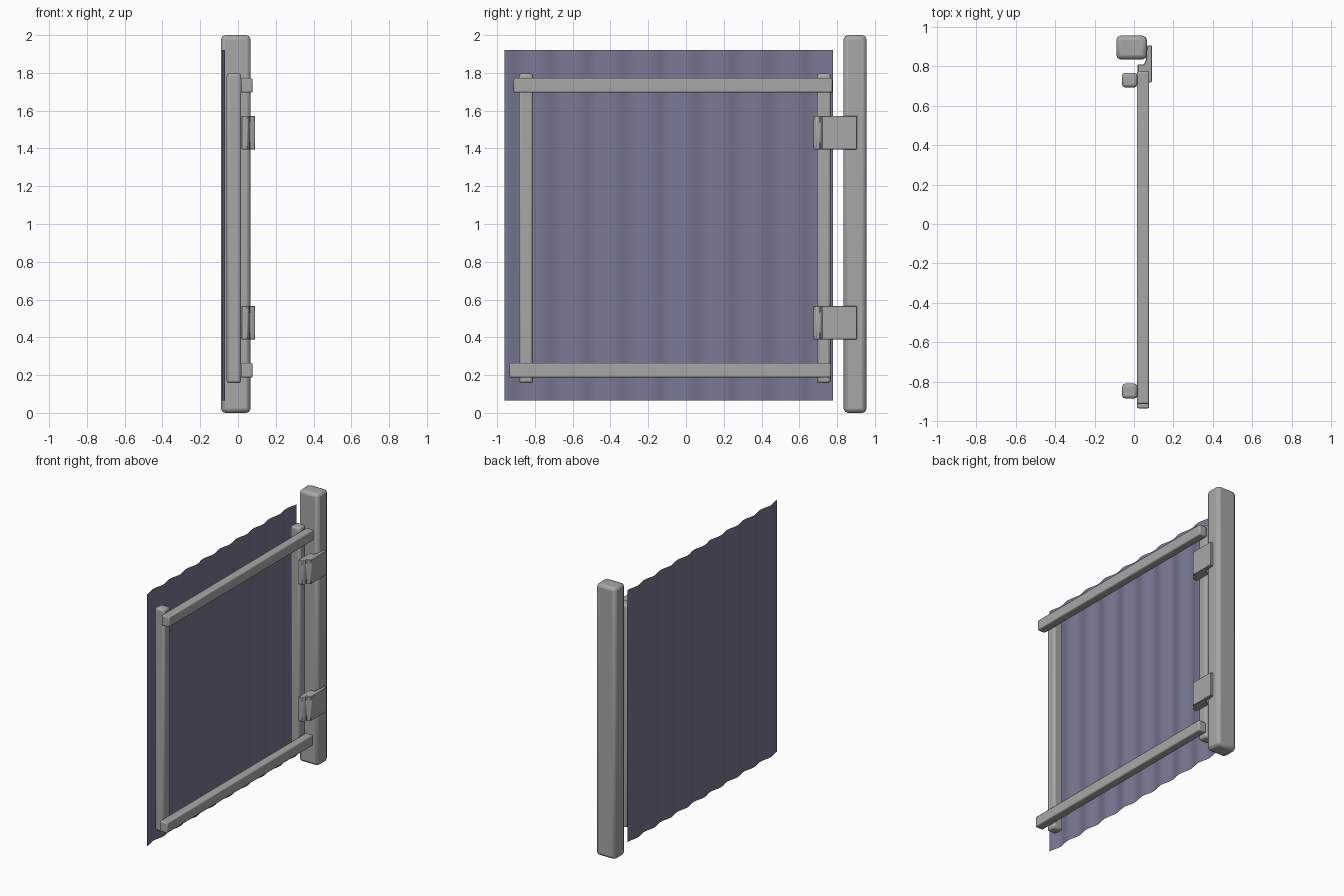
import bpy, bmesh, math

if "Cube" in bpy.data.objects:
    bpy.data.objects.remove(bpy.data.objects["Cube"])


def material(name, colour):
    mat = bpy.data.materials.new(name)
    mat.diffuse_color = (*colour, 1)
    mat.use_nodes = True
    mat.node_tree.nodes["Principled BSDF"].inputs["Base Color"].default_value = mat.diffuse_color
    return mat


GREY = material("mid_grey", (0.39, 0.39, 0.39))
SHEET = material("sheet_blue_grey", (0.186, 0.186, 0.29))


def finish(ob, bevel, segments):
    """Round the edges and colour a solid part."""
    m = ob.modifiers.new("bevel", "BEVEL")
    m.width = bevel
    m.segments = segments
    ob.data.materials.append(GREY)
    bpy.context.view_layer.objects.active = ob
    ob.select_set(True)
    bpy.ops.object.shade_smooth_by_angle(angle=math.radians(30))
    ob.select_set(False)


def box(name, x, y, z, bevel, segments=2):
    """Bevelled beam spanning the given x, y and z ranges."""
    bpy.ops.mesh.primitive_cube_add(size=1, location=[sum(r) / 2 for r in (x, y, z)])
    ob = bpy.context.object
    ob.name = name
    ob.scale = [r[1] - r[0] for r in (x, y, z)]
    bpy.ops.object.transform_apply(location=False, rotation=False, scale=True)
    finish(ob, bevel, segments)


def mesh_object(name, bm):
    mesh = bpy.data.meshes.new(name)
    bm.to_mesh(mesh)
    bm.free()
    ob = bpy.data.objects.new(name, mesh)
    bpy.context.collection.objects.link(ob)
    return ob


# gate post
box("gate_post", (-0.09, 0.066), (0.835, 0.955), (0.0, 2.0), 0.022)

# upright frame bars
for name, y in (("latch_upright", (-0.885, -0.81)), ("hinge_upright", (0.693, 0.767))):
    box(name, (-0.06, 0.017), y, (0.157, 1.797), 0.014)

# horizontal rails
box("top_rail", (0.015, 0.077), (-0.912, 0.775), (1.695, 1.772), 0.008)
box("bottom_rail", (0.015, 0.077), (-0.935, 0.767), (0.187, 0.265), 0.008)

# hinges: one stepped profile running from the upright onto the post
HINGE = [(0.019, 0.675), (0.05, 0.675), (0.06, 0.69), (0.06, 0.71), (0.072, 0.715),
         (0.091, 0.72), (0.091, 0.905), (0.066, 0.905), (0.06, 0.83), (0.05, 0.81),
         (0.019, 0.81)]
for name, z0 in (("upper_hinge", 1.395), ("lower_hinge", 0.388)):
    bm = bmesh.new()
    face = bm.faces.new([bm.verts.new((x, y, z0)) for x, y in HINGE])
    top = bmesh.ops.extrude_face_region(bm, geom=[face])["geom"]
    verts = [g for g in top if isinstance(g, bmesh.types.BMVert)]
    bmesh.ops.translate(bm, vec=(0, 0, 0.178), verts=verts)
    bmesh.ops.recalc_face_normals(bm, faces=bm.faces)
    finish(mesh_object(name, bm), 0.003, 1)

# corrugated sheet
Y0, Y1, Z0, Z1, WAVES = -0.96, 0.778, 0.065, 1.92, 9
bm = bmesh.new()
n = WAVES * 10
cols = []
for i in range(n + 1):
    t = i / n
    x = -0.077 + 0.008 * math.cos(2 * math.pi * WAVES * t)
    y = Y0 + (Y1 - Y0) * t
    cols.append([bm.verts.new((x, y, z)) for z in (Z0, Z1)])
for a, b in zip(cols, cols[1:]):
    bm.faces.new((a[0], b[0], b[1], a[1])).smooth = True
sheet = mesh_object("corrugated_sheet", bm)
sheet.data.materials.append(SHEET)
